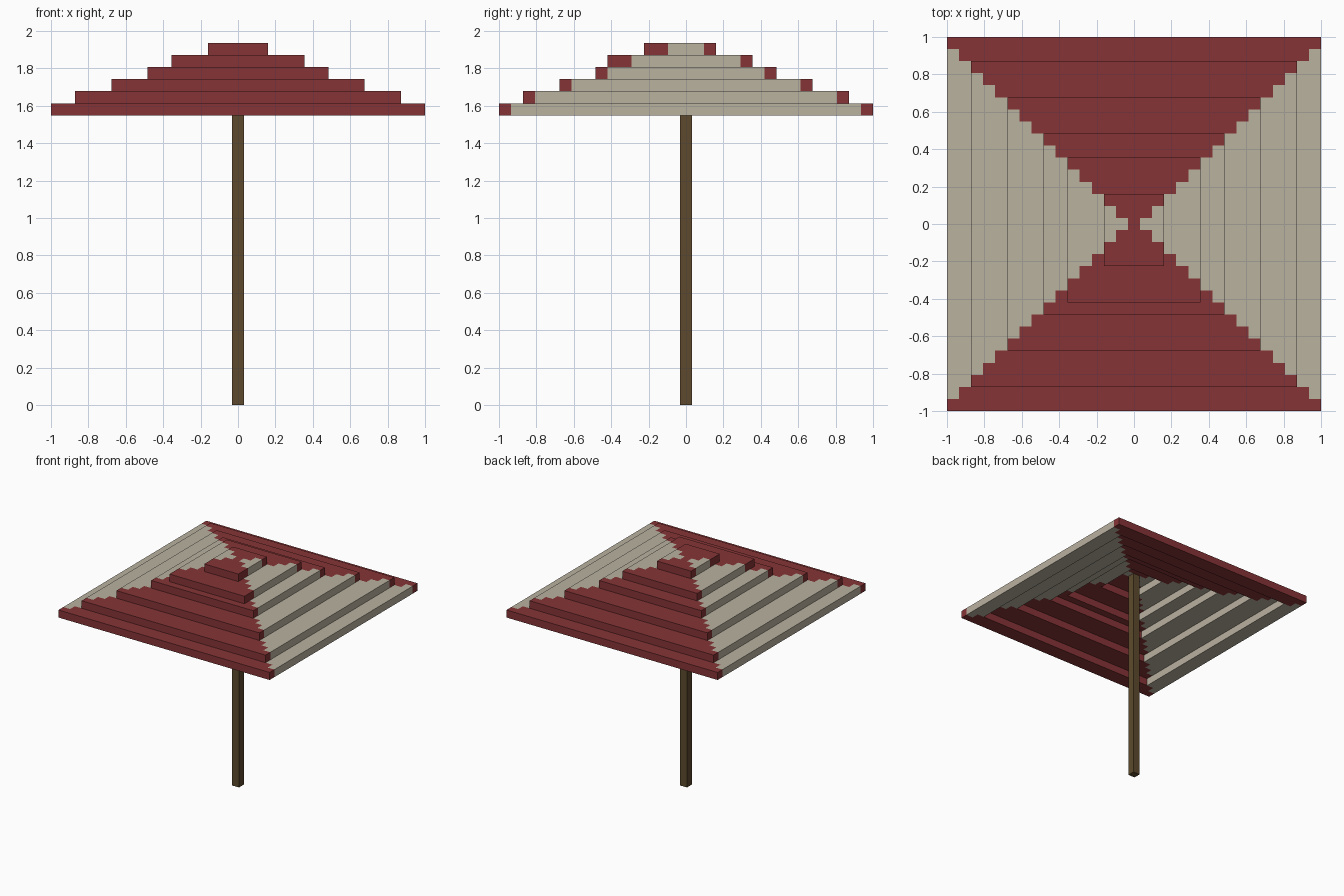
import bpy, bmesh

if "Cube" in bpy.data.objects:
    bpy.data.objects.remove(bpy.data.objects["Cube"])

N = 31                # cells across the canopy
V = 2 / N             # cell size
POLE_TOP = 24         # level where the canopy starts, in cells


def material(name, rgb):
    def linear(c):
        c /= 255
        return c / 12.92 if c <= 0.04045 else ((c + 0.055) / 1.055) ** 2.4
    m = bpy.data.materials.new(name)
    m.diffuse_color = (*[linear(c) for c in rgb], 1)
    m.use_nodes = True
    m.node_tree.nodes["Principled BSDF"].inputs["Base Color"].default_value = m.diffuse_color
    return m


red = material("dark red cloth", (134, 52, 54))
cream = material("cream cloth", (186, 178, 160))
brown = material("brown wood", (93, 74, 45))


def add_object(name, bm, mats):
    mesh = bpy.data.meshes.new(name)
    bm.to_mesh(mesh)
    bm.free()
    for m in mats:
        mesh.materials.append(m)
    ob = bpy.data.objects.new(name, mesh)
    bpy.context.collection.objects.link(ob)
    return ob


# Tiers from the rim to the top: reach in cells to (sides, front, back)
tiers = [(15, 15, 15), (13, 13, 13), (10, 10, 10),
         (7, 7, 7), (5, 6, 5), (2, 3, 2)]


def inside(tier, i, j):
    side, front, back = tier
    return abs(i) <= side and -front <= j <= back


# Canopy: each tier is a flat ring of cells, thickened by one cell
for k, tier in enumerate(tiers):
    bm = bmesh.new()
    bmesh.ops.create_grid(bm, x_segments=N, y_segments=N, size=1)
    unused = []
    for f in bm.faces:
        c = f.calc_center_median()
        i, j = round(c.x / V), round(c.y / V)
        hole = k + 1 < len(tiers) and inside(tiers[k + 1], i, j)
        if hole or not inside(tier, i, j):
            unused.append(f)
        # front and back panels are red, left and right panels are cream
        f.material_index = 1 if abs(i) > abs(j) else 0
    bmesh.ops.delete(bm, geom=unused, context='FACES')
    ob = add_object(f"canopy_tier_{k + 1}", bm, [red, cream])
    ob.location.z = (POLE_TOP + k) * V
    mod = ob.modifiers.new("thickness", 'SOLIDIFY')
    mod.thickness = V
    mod.offset = 1

# Pole: square post from the ground to the underside of the top tier
height = (POLE_TOP + len(tiers) - 1) * V
bm = bmesh.new()
bmesh.ops.create_cube(bm, size=1)
bmesh.ops.scale(bm, vec=(V, V, height), verts=bm.verts)
bmesh.ops.translate(bm, vec=(0, 0, height / 2), verts=bm.verts)
add_object("pole", bm, [brown])
